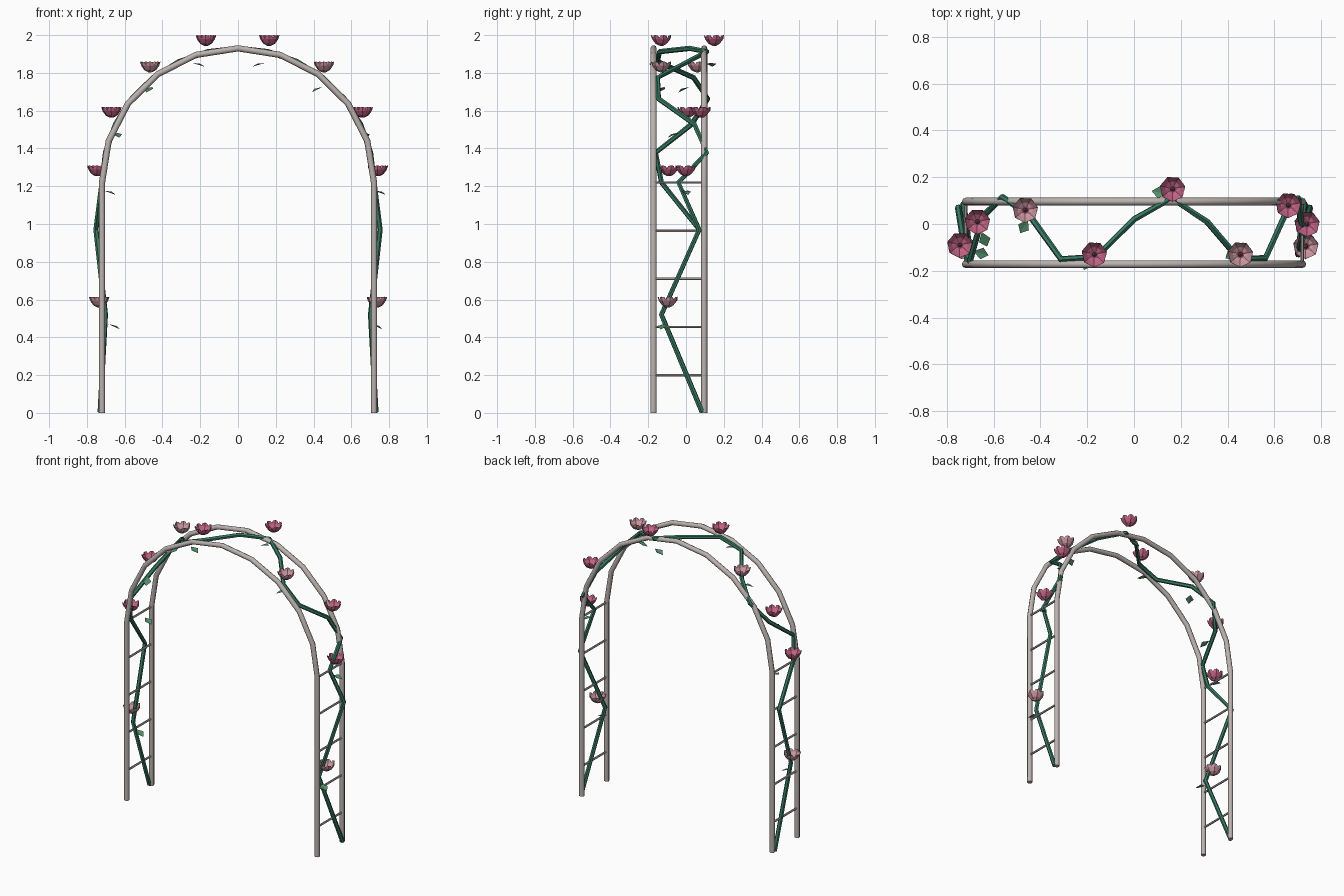
import bpy, bmesh
from math import sin, cos, pi, radians
from mathutils import Vector, Matrix

cube = bpy.data.objects.get("Cube")
if cube:
    bpy.data.objects.remove(cube)


def material(name, rgb):
    m = bpy.data.materials.new(name)
    m.use_nodes = True
    m.diffuse_color = (*rgb, 1)
    bsdf = m.node_tree.nodes["Principled BSDF"]
    bsdf.inputs["Base Color"].default_value = (*rgb, 1)
    bsdf.inputs["Roughness"].default_value = 0.7
    return m


METAL = material("warm grey metal", (0.50, 0.45, 0.43))
VINE = material("vine green", (0.04, 0.19, 0.125))
LEAF = material("leaf green", (0.09, 0.27, 0.15))
ROSE = material("deep pink petal", (0.55, 0.13, 0.24))
BLUSH = material("pale pink petal", (0.61, 0.31, 0.36))
HEART = material("dark rose centre", (0.22, 0.06, 0.10))

HALF, SPRING, RISE = 0.72, 1.22, 0.71
FRONT, BACK = -0.172, 0.096


def tube(name, points, radius, mat, sides_res=2):
    """Round bar along a polyline."""
    curve = bpy.data.curves.new(name, "CURVE")
    curve.dimensions = "3D"
    curve.bevel_depth = radius
    curve.bevel_resolution = sides_res
    curve.use_fill_caps = True
    spline = curve.splines.new("POLY")
    spline.points.add(len(points) - 1)
    for p, co in zip(spline.points, points):
        p.co = (*co, 1)
    curve.materials.append(mat)
    ob = bpy.data.objects.new(name, curve)
    bpy.context.collection.objects.link(ob)
    bpy.ops.object.select_all(action="DESELECT")
    ob.select_set(True)
    bpy.context.view_layer.objects.active = ob
    bpy.ops.object.convert(target="MESH")
    bpy.ops.object.shade_smooth_by_angle(angle=radians(50))
    return ob


def mesh_object(name, bm, mats):
    me = bpy.data.meshes.new(name)
    bm.to_mesh(me)
    bm.free()
    for m in mats:
        me.materials.append(m)
    ob = bpy.data.objects.new(name, me)
    bpy.context.collection.objects.link(ob)
    return ob


def arch_point(angle, y):
    """Point on the arch, angle measured from the crown towards +x."""
    return (HALF * sin(angle), y, SPRING + RISE * cos(angle))


# Arched frame: one bent bar at the front and one at the back
for label, y in (("front", FRONT), ("back", BACK)):
    bend = [arch_point(pi / 2 - i * pi / 10, y) for i in range(11)]
    tube(label + "_arch", [(HALF, y, 0)] + bend + [(-HALF, y, 0)], 0.0165, METAL)

# Ladder rungs on each side
for side, sx in (("left", 1), ("right", -1)):
    for i in range(5):
        z = 0.2 + i * 0.255
        tube(f"{side}_rung_{i + 1}", [(sx * HALF, FRONT, z), (sx * HALF, BACK, z)],
             0.007, METAL, 1)

# Climbing vine: up one side, weaving over the arch and down the other
weave = [-0.04, 0.11, 0.045, -0.145, -0.15, 0.01, 0.11, 0.02,
         -0.14, -0.15, 0.04, 0.115, 0.03, -0.16, -0.13]
climb = [(0.73, 0.085, 0.005), (0.702, -0.13, 0.52), (0.752, 0.07, 0.97)]
over = [arch_point(pi / 2 - i * pi / 14, y) for i, y in enumerate(weave)]
descent = [(-x, y, z) for x, y, z in reversed(climb)]
tube("vine", climb + over + descent, 0.014, VINE, 1)


def flower(name, x, y, top, petal_mat, petals=7):
    """Open cup of pointed petals around a small centre."""
    bm = bmesh.new()
    # rows up a petal: distance from axis, height, half width
    rows = [(0.010, 0.0, 0.006), (0.032, 0.012, 0.017),
            (0.048, 0.034, 0.023), (0.054, 0.050, 0.014)]
    for k in range(petals):
        turn = Matrix.Rotation(2 * pi * k / petals + 0.2, 3, "Z")
        grid = []
        for r, h, w in rows:
            grid.append([bm.verts.new(turn @ Vector(c)) for c in
                         ((r - 0.005, -w, h + 0.004), (r, 0, h), (r - 0.005, w, h + 0.004))])
        for a, b in zip(grid, grid[1:]):
            for j in range(2):
                bm.faces.new((a[j], b[j], b[j + 1], a[j + 1]))
        tip = bm.verts.new(turn @ Vector((0.055, 0, 0.057)))
        for j in range(2):
            bm.faces.new((grid[-1][j], tip, grid[-1][j + 1]))
    # closed base under the petals
    bmesh.ops.create_cone(bm, cap_ends=True, segments=petals, radius1=0.008,
                          radius2=0.018, depth=0.008,
                          matrix=Matrix.Translation((0, 0, 0.004)))
    count = len(bm.faces)
    bmesh.ops.create_icosphere(bm, subdivisions=1, radius=0.011,
                               matrix=Matrix.Translation((0, 0, 0.018)))
    bm.faces.ensure_lookup_table()
    for f in bm.faces[count:]:
        f.material_index = 1
    ob = mesh_object(name, bm, [petal_mat, HEART])
    ob.location = (x, y, top - 0.057)


BLOOMS = [(0.735, -0.095, 0.615, BLUSH), (0.74, 0.0, 1.31, ROSE),
          (0.66, 0.08, 1.62, ROSE), (0.455, -0.13, 1.86, BLUSH),
          (0.165, 0.15, 2.0, ROSE), (-0.17, -0.13, 2.0, ROSE),
          (-0.465, 0.06, 1.86, BLUSH), (-0.67, 0.01, 1.62, ROSE),
          (-0.745, -0.09, 1.31, ROSE), (-0.735, -0.095, 0.615, BLUSH)]
for i, (x, y, top, mat) in enumerate(BLOOMS):
    flower(f"flower_{i + 1}", x, y, top, mat)


def leaf(name, centre, yaw, pitch):
    """Small folded diamond leaf."""
    bm = bmesh.new()
    stem, tip, lft, rgt = [bm.verts.new(c) for c in
                           ((-0.036, 0, 0), (0.036, 0, 0.002),
                            (0.002, 0.026, 0.007), (0.002, -0.026, 0.007))]
    bm.faces.new((stem, tip, lft))
    bm.faces.new((stem, rgt, tip))
    ob = mesh_object(name, bm, [LEAF])
    ob.location = centre
    ob.rotation_euler = (0, radians(pitch), radians(yaw))


LEAVES = [((0.735, -0.125, 0.455), -15, 25), ((0.75, 0.0, 1.165), 20, 20),
          ((0.672, 0.075, 1.47), 60, 25), ((0.42, -0.13, 1.71), 210, 25),
          ((0.11, 0.135, 1.842), 170, 18), ((-0.21, -0.17, 1.842), -15, 18),
          ((-0.47, -0.01, 1.71), -120, 25), ((-0.64, -0.065, 1.47), -70, 25),
          ((-0.68, 0.0, 1.165), -20, 20), ((-0.655, -0.125, 0.455), -15, 25)]
for i, (centre, yaw, pitch) in enumerate(LEAVES):
    leaf(f"leaf_{i + 1}", centre, yaw, pitch)
